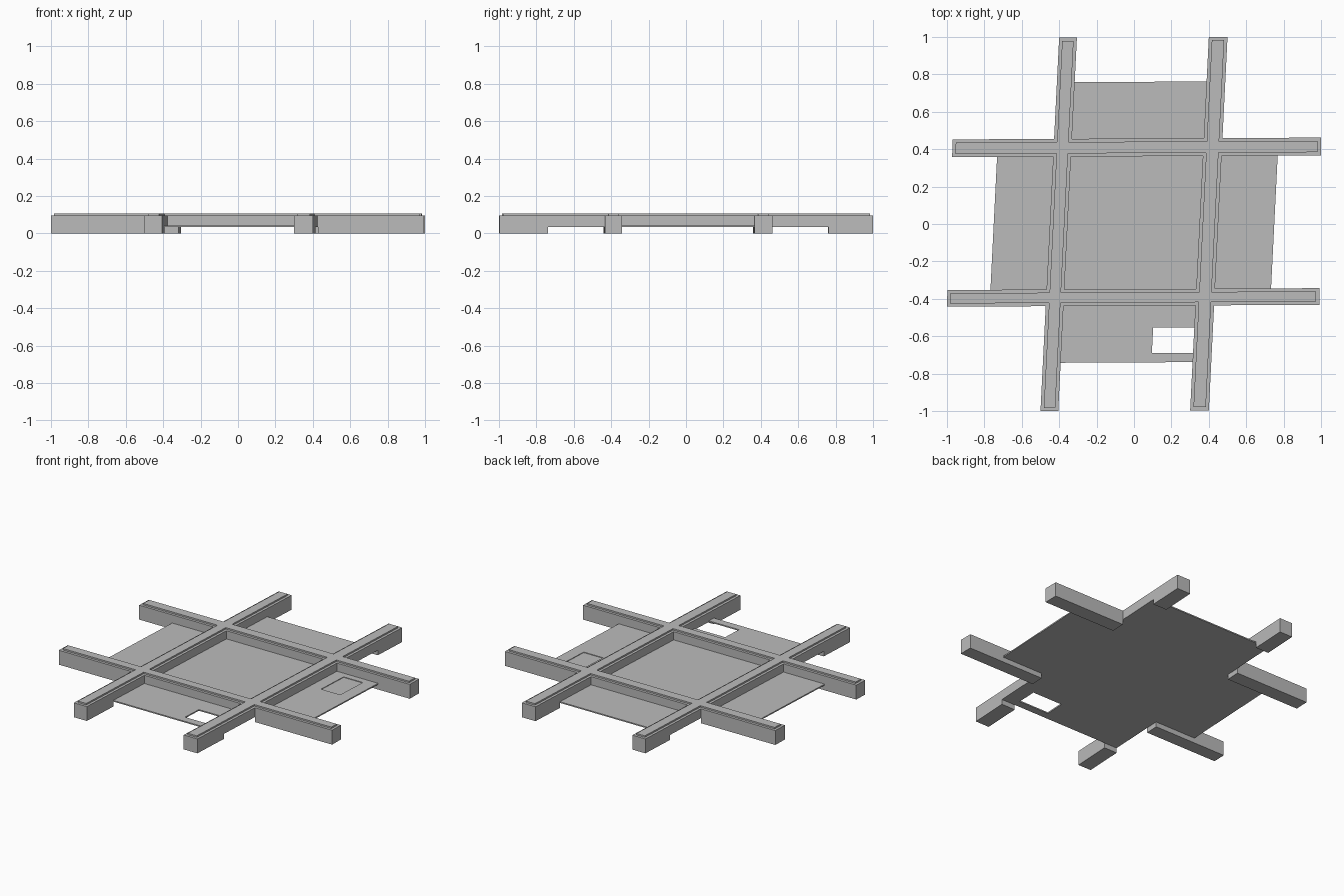
import bpy
import bmesh

cube = bpy.data.objects.get("Cube")
if cube:
    bpy.data.objects.remove(cube, do_unlink=True)

grey = bpy.data.materials.new("light grey")
grey.use_nodes = True
colour = (0.5, 0.5, 0.5, 1)
grey.diffuse_color = colour
grey.node_tree.nodes["Principled BSDF"].inputs["Base Color"].default_value = colour

SKEW_X, SKEW_Y = 0.05, 0.005


def lines(offsets, skew):
    return [(a, skew) for a in offsets]


def crossing(u, v):
    """Meeting point of x = a + s*y and y = b + t*x."""
    (a, s), (b, t) = u, v
    x = (a + s * b) / (1 - s * t)
    return x, b + t * x


def grid_solid(name, us, vs, zs, filled):
    """Closed solid made of the filled cells of a skewed grid."""
    bm = bmesh.new()
    cache = {}

    def vert(i, j, k):
        if (i, j, k) not in cache:
            cache[i, j, k] = bm.verts.new((*crossing(us[i], vs[j]), zs[k]))
        return cache[i, j, k]

    sizes = (len(us) - 1, len(vs) - 1, len(zs) - 1)

    def solid(cell):
        return all(0 <= c < n for c, n in zip(cell, sizes)) and filled(*cell)

    for i in range(sizes[0]):
        for j in range(sizes[1]):
            for k in range(sizes[2]):
                if not solid((i, j, k)):
                    continue
                for axis in range(3):
                    for side in (0, 1):
                        near = [i, j, k]
                        near[axis] += 2 * side - 1
                        if solid(near):
                            continue
                        p, q = (axis + 1) % 3, (axis + 2) % 3
                        ring = []
                        for dp, dq in ((0, 0), (1, 0), (1, 1), (0, 1)):
                            c = [i, j, k]
                            c[axis] += side
                            c[p] += dp
                            c[q] += dq
                            ring.append(vert(*c))
                        bm.faces.new(ring if side else ring[::-1])
    bmesh.ops.dissolve_limit(bm, angle_limit=0.001, verts=bm.verts, edges=bm.edges)
    mesh = bpy.data.meshes.new(name)
    bm.to_mesh(mesh)
    bm.free()
    mesh.materials.append(grey)
    obj = bpy.data.objects.new(name, mesh)
    bpy.context.collection.objects.link(obj)


# Crossed beams, with feet below the panel level
left_end, right_end = (-0.985, 0.035), (0.995, 0.01)
us = [left_end, *lines((-0.75, -0.45, -0.355, 0.35, 0.45, 0.75), SKEW_X), right_end]
vs = lines((-0.998, -0.74, -0.437, -0.348, 0.362, 0.457, 0.76, 0.998), SKEW_Y)
BARS = (2, 4)


def beam_cell(i, j, k):
    if k == 1:
        return i in BARS or j in BARS
    return (j in BARS and i in (0, 1, 5, 6)) or (i in BARS and j in (0, 6))


grid_solid("crossed_beams", us, vs, (0, 0.036, 0.095), beam_cell)

# Narrower raised strip along the top of every beam
STEP = 0.017


def inset(edges):
    signs = (1, 0, 1, -1, 1, -1, 0, -1)
    return [(a + sign * STEP, s) for (a, s), sign in zip(edges, signs)]


grid_solid("raised_strips", inset(us), inset(vs), (0.095, 0.105),
           lambda i, j, k: i in BARS or j in BARS)

# Thin cross-shaped panel with one opening and one shallow recess
panel_u = lines((-0.75, -0.45, 0.13, 0.35, 0.45, 0.53, 0.67, 0.75), SKEW_X)
panel_v = lines((-0.74, -0.69, -0.555, -0.437, 0.10, 0.32, 0.457, 0.76), SKEW_Y)


def panel_cell(i, j, k):
    opening = i == 2 and j == 1
    recess = i == 5 and j == 4 and k == 1
    return (1 <= i <= 3 or 3 <= j <= 5) and not opening and not recess


grid_solid("cross_panel", panel_u, panel_v, (0.033, 0.037, 0.041), panel_cell)
